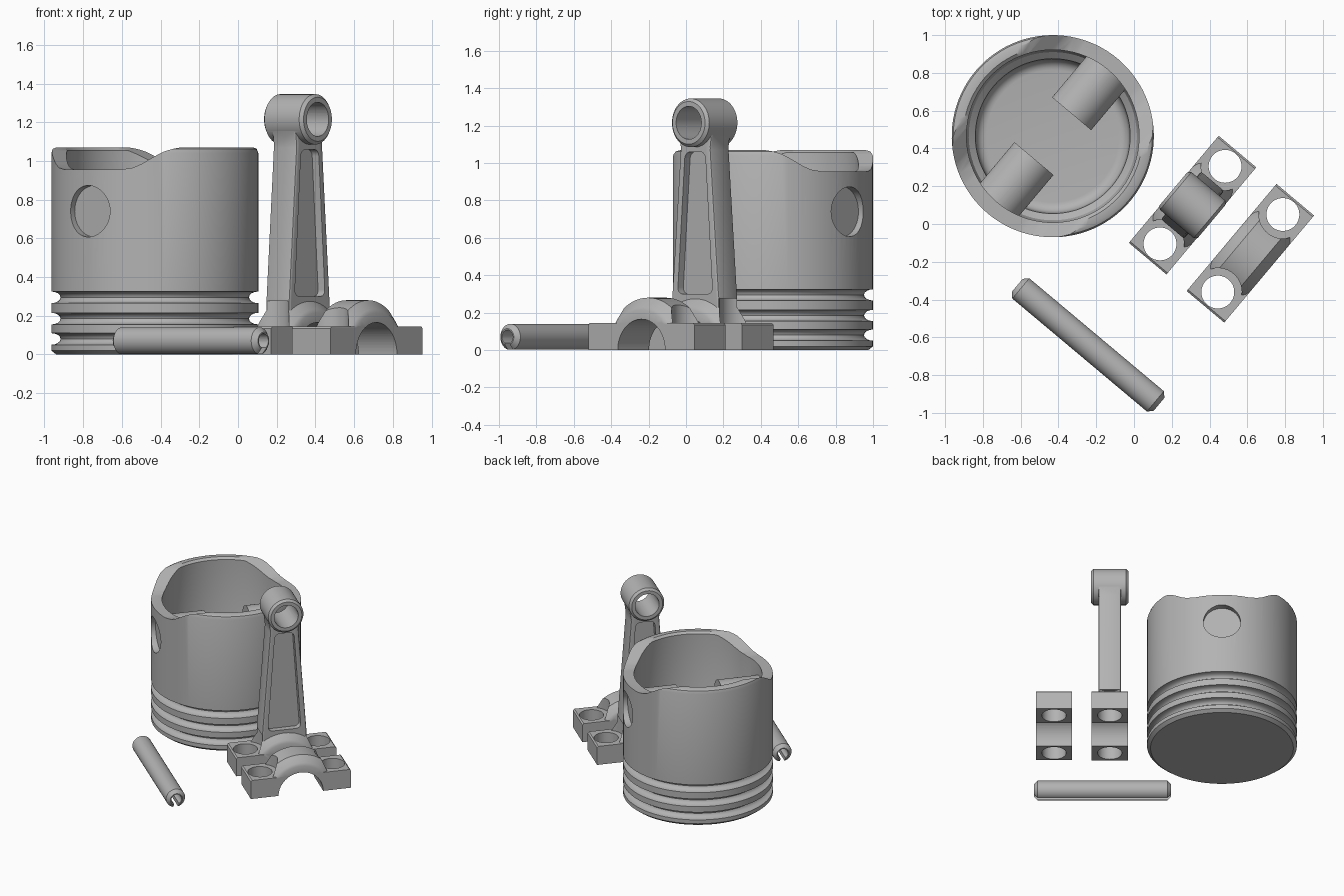
import bpy, bmesh, math
from mathutils import Matrix, Vector

if "Cube" in bpy.data.objects:
    bpy.data.objects.remove(bpy.data.objects["Cube"], do_unlink=True)

steel = bpy.data.materials.new("grey steel")
steel.use_nodes = True
GREY = (0.45, 0.45, 0.45, 1)
steel.diffuse_color = GREY
steel.node_tree.nodes["Principled BSDF"].inputs["Base Color"].default_value = GREY

TURN = math.radians(50)
TO_AXIS = {"z": Matrix(), "x": Matrix.Rotation(math.pi / 2, 4, "Y"),
           "y": Matrix.Rotation(-math.pi / 2, 4, "X")}


def finish(name, bm):
    bmesh.ops.recalc_face_normals(bm, faces=bm.faces)
    mesh = bpy.data.meshes.new(name)
    bm.to_mesh(mesh)
    bm.free()
    mesh.materials.append(steel)
    obj = bpy.data.objects.new(name, mesh)
    bpy.context.collection.objects.link(obj)
    return obj


def lathe(name, profile, axis="z", loc=(0, 0, 0), steps=64):
    """Turn (radius, height) points, from axis to axis, into a closed solid."""
    bm = bmesh.new()
    verts = [bm.verts.new((r, 0, h)) for r, h in profile]
    edges = [bm.edges.new(pair) for pair in zip(verts, verts[1:])]
    bmesh.ops.spin(bm, geom=verts + edges, cent=(0, 0, 0), axis=(0, 0, 1),
                   angle=math.tau, steps=steps, use_duplicate=False)
    bmesh.ops.remove_doubles(bm, verts=bm.verts, dist=1e-5)
    bm.transform(Matrix.Translation(loc) @ TO_AXIS[axis])
    return finish(name, bm)


def cylinder(r, a, b, axis="z", loc=(0, 0, 0), chamfer=0.0, steps=64):
    if chamfer:
        pts = [(0, a), (r - chamfer, a), (r, a + chamfer),
               (r, b - chamfer), (r - chamfer, b), (0, b)]
    else:
        pts = [(0, a), (r, a), (r, b), (0, b)]
    return lathe("cylinder", pts, axis, loc, steps)


def prism(pts, a, b, axis="y", bevel=0.0, round_ends=0.0):
    """Extrude (across, z) points along the x or y axis from a to b."""
    place = (lambda p, d: (p[0], d, p[1])) if axis == "y" else (lambda p, d: (d, p[0], p[1]))
    bm = bmesh.new()
    face = bm.faces.new([bm.verts.new(place(p, a)) for p in pts])
    ext = bmesh.ops.extrude_face_region(bm, geom=[face])
    moved = [v for v in ext["geom"] if isinstance(v, bmesh.types.BMVert)]
    bmesh.ops.translate(bm, verts=moved, vec=Vector(place((0, 0), b - a)))
    if round_ends:
        k = 1 if axis == "y" else 0
        long_edges = [e for e in bm.edges if abs(e.verts[0].co[k] - e.verts[1].co[k]) > 1e-4]
        bmesh.ops.bevel(bm, geom=long_edges, offset=round_ends, segments=5,
                        profile=0.5, affect="EDGES")
    if bevel:
        bmesh.ops.bevel(bm, geom=bm.edges[:], offset=bevel, segments=2,
                        profile=0.5, affect="EDGES")
    return finish("prism", bm)


def combine(target, others, operation):
    for other in others:
        mod = target.modifiers.new("boolean", "BOOLEAN")
        mod.operation, mod.solver, mod.object = operation, "EXACT", other
        bpy.context.view_layer.objects.active = target
        bpy.ops.object.modifier_apply(modifier=mod.name)
        bpy.data.objects.remove(other, do_unlink=True)


def place(obj, name, x, y, turn=TURN, z=0.0):
    obj.name = obj.data.name = name
    bpy.ops.object.select_all(action="DESELECT")
    obj.select_set(True)
    bpy.context.view_layer.objects.active = obj
    bpy.ops.object.shade_smooth_by_angle(angle=math.radians(32))
    obj.matrix_world = Matrix.Translation((x, y, z)) @ Matrix.Rotation(turn, 4, "Z")


# Piston: crown on the ground, three round ring grooves, hollow skirt
R = 0.535
outer = [(0, 0), (R - 0.025, 0), (R, 0.02)]
for mid in (0.08, 0.185, 0.295):
    for i in range(9):
        t = math.pi * i / 8
        outer.append((R - 0.048 * math.sin(t), mid - 0.03 * math.cos(t)))
outer += [(R, 1.04), (R - 0.008, 1.062), (R - 0.025, 1.07)]
inner = [(0.475, 1.07), (0.457, 1.055), (0.457, 0.46), (0.445, 0.42), (0.41, 0.39)]
for i in range(7):
    t = math.pi / 2 * i / 6
    inner.append((0.35 + 0.055 * math.cos(t), 0.34 - 0.055 * math.sin(t)))
piston = lathe("piston", outer + inner + [(0, 0.285)], steps=96)

# Pin bosses, pin bore and skirt cutaways
PIN_Z = (0, 0, 0.74)
combine(piston, [cylinder(0.135, 0.155, 0.495, "x", PIN_Z),
                 cylinder(0.135, -0.495, -0.155, "x", PIN_Z)], "UNION")
side = [(0.19, 0.955), (0.25, 0.965), (0.29, 0.985), (0.38, 1.05), (0.43, 1.075), (0.43, 1.2)]
cutaway = side + [(-v, z) for v, z in reversed(side)]
combine(piston, [cylinder(0.08, -0.7, 0.7, "x", PIN_Z),
                 cylinder(0.133, 0.485, 0.7, "x", PIN_Z),
                 cylinder(0.133, -0.7, -0.485, "x", PIN_Z),
                 prism(cutaway, -0.7, 0.7, "x")], "DIFFERENCE")
place(piston, "piston", -0.43, 0.465)


# Half bearing with bolt ears, shared by the rod foot and the cap
def bearing_half(extra=()):
    body = prism([(-0.37, 0), (0.37, 0), (0.37, 0.135), (0.36, 0.145),
                  (-0.36, 0.145), (-0.37, 0.135)], -0.13, 0.13)
    arch = lathe("arch", [(0, -0.13), (0.215, -0.13), (0.235, -0.12), (0.265, -0.088),
                          (0.28, -0.075), (0.28, 0.075), (0.265, 0.088), (0.235, 0.12),
                          (0.215, 0.13), (0, 0.13)], "y")
    combine(body, [arch, *extra], "UNION")
    cutters = [prism([(-1, -1), (1, -1), (1, 0), (-1, 0)], -1, 1),
               cylinder(0.165, -0.3, 0.3, "y")]
    for s in (-1, 1):
        cutters += [cylinder(0.087, -0.2, 0.4, loc=(s * 0.268, 0, 0)),
                    cylinder(0.127, 0.145, 0.275, loc=(s * 0.268, 0, 0))]
    combine(body, cutters, "DIFFERENCE")
    return body


place(bearing_half(), "bearing_cap", 0.616, -0.155)

# Connecting rod: tapered I-section shank and a pin eye on top
shank = prism([(-0.165, 0.2), (0.165, 0.2), (0.165, 0.28), (0.105, 1.08), (0.118, 1.18),
               (-0.118, 1.18), (-0.105, 1.08), (-0.165, 0.28)], -0.08, 0.08, bevel=0.012)
eye = cylinder(0.13, -0.133, 0.133, "y", (0, 0, 1.215), chamfer=0.016)
rod = bearing_half([shank, eye])
pocket = [(-0.122, 0.3), (0.122, 0.3), (0.07, 1.06), (-0.07, 1.06)]
combine(rod, [prism(pocket, 0.035, 0.2, round_ends=0.035),
              prism(pocket, -0.2, -0.035, round_ends=0.035),
              cylinder(0.088, -0.3, 0.3, "y", (0, 0, 1.215))], "DIFFERENCE")
place(rod, "connecting_rod", 0.31, 0.1)

# Slotted piston pin lying on its side, slot underneath
pin = cylinder(0.07, -0.49, 0.49, "x", chamfer=0.025, steps=48)
combine(pin, [cylinder(0.038, -0.6, 0.6, "x", steps=32),
              prism([(-0.018, -0.1), (0.018, -0.1), (0.018, 0), (-0.018, 0)],
                    -0.6, 0.6, "x")], "DIFFERENCE")
place(pin, "piston_pin", -0.243, -0.64, TURN - math.pi / 2, 0.07)
